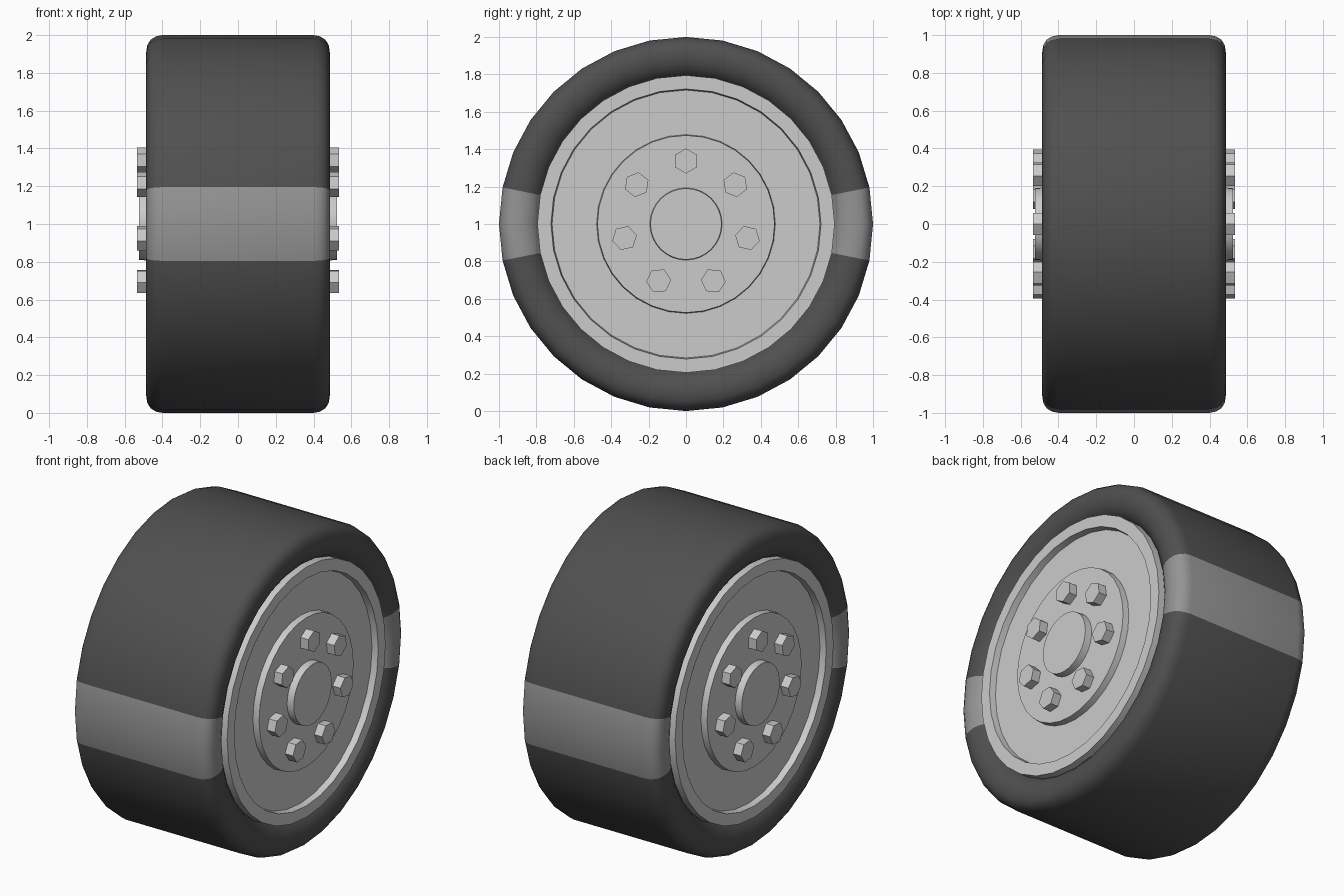
import bpy, bmesh
from math import sin, cos, pi

if "Cube" in bpy.data.objects:
    bpy.data.objects.remove(bpy.data.objects["Cube"])

SEG = 32
CZ = 1.0  # axle height


def material(name, v):
    m = bpy.data.materials.new(name)
    m.diffuse_color = (v, v, v, 1)
    m.use_nodes = True
    m.node_tree.nodes["Principled BSDF"].inputs["Base Color"].default_value = m.diffuse_color
    return m


def finish(name, bm, mats=(), smooth=True):
    bmesh.ops.remove_doubles(bm, verts=bm.verts, dist=1e-5)
    bmesh.ops.recalc_face_normals(bm, faces=bm.faces)
    me = bpy.data.meshes.new(name)
    bm.to_mesh(me)
    bm.free()
    ob = bpy.data.objects.new(name, me)
    bpy.context.collection.objects.link(ob)
    for m in mats:
        me.materials.append(m)
    if smooth:
        bpy.ops.object.select_all(action='DESELECT')
        ob.select_set(True)
        bpy.context.view_layer.objects.active = ob
        bpy.ops.object.shade_smooth_by_angle(angle=0.65)
    return ob


def lathe(name, half, mats=(), band=()):
    """Spin a mirrored (x, radius) half profile, outside to axle, about the x axle."""
    prof = [(-x, r) for x, r in reversed(half)] + list(half)
    bm = bmesh.new()
    rings = [[bm.verts.new((x, r * cos(2 * pi * i / SEG), CZ + r * sin(2 * pi * i / SEG)))
              for x, r in prof] for i in range(SEG)]
    for i in range(SEG):
        a, b = rings[i], rings[(i + 1) % SEG]
        for j in range(len(prof) - 1):
            f = bm.faces.new((a[j], a[j + 1], b[j + 1], b[j]))
            f.material_index = int(i in band)
    # cap the open ends when the profile stops short of the axle on a flat face
    for j in (0, len(prof) - 1):
        bm.faces.new([r[j] for r in rings])
    return finish(name, bm, mats)


rubber = material("rubber", 0.08)
stripe = material("stripe", 0.30)

# tyre with a lighter stripe across the tread at front and back
lathe("tyre",
      [(0.40, 1.0), (0.435, 0.993), (0.463, 0.975), (0.48, 0.948), (0.486, 0.91),
       (0.483, 0.87), (0.468, 0.835), (0.445, 0.805), (0.41, 0.785), (0.38, 0.77)],
      (rubber, stripe), band=(0, SEG - 1, SEG // 2 - 1, SEG // 2))

# rim: flange, recessed dish, raised hub plate and centre cap in one turned piece
lathe("rim",
      [(0.36, 0.795), (0.48, 0.795), (0.48, 0.722), (0.44, 0.716), (0.44, 0.478),
       (0.48, 0.474), (0.48, 0.193), (0.525, 0.19)])

# seven hexagonal wheel bolts on each side
for side, label in ((1, "right"), (-1, "left")):
    bm = bmesh.new()
    for k in range(7):
        t = pi / 2 + k * 2 * pi / 7
        cy, cz = 0.337 * cos(t), CZ + 0.337 * sin(t)
        rings = [[bm.verts.new((side * x, cy + r * cos(t + n * pi / 3),
                                cz + r * sin(t + n * pi / 3))) for n in range(6)]
                 for x, r in ((0.47, 0.067), (0.535, 0.067))]
        for n in range(6):
            m = (n + 1) % 6
            bm.faces.new((rings[0][n], rings[0][m], rings[1][m], rings[1][n]))
        for ring in rings:
            bm.faces.new(ring)
    finish(label + "_wheel_bolts", bm, smooth=False)
